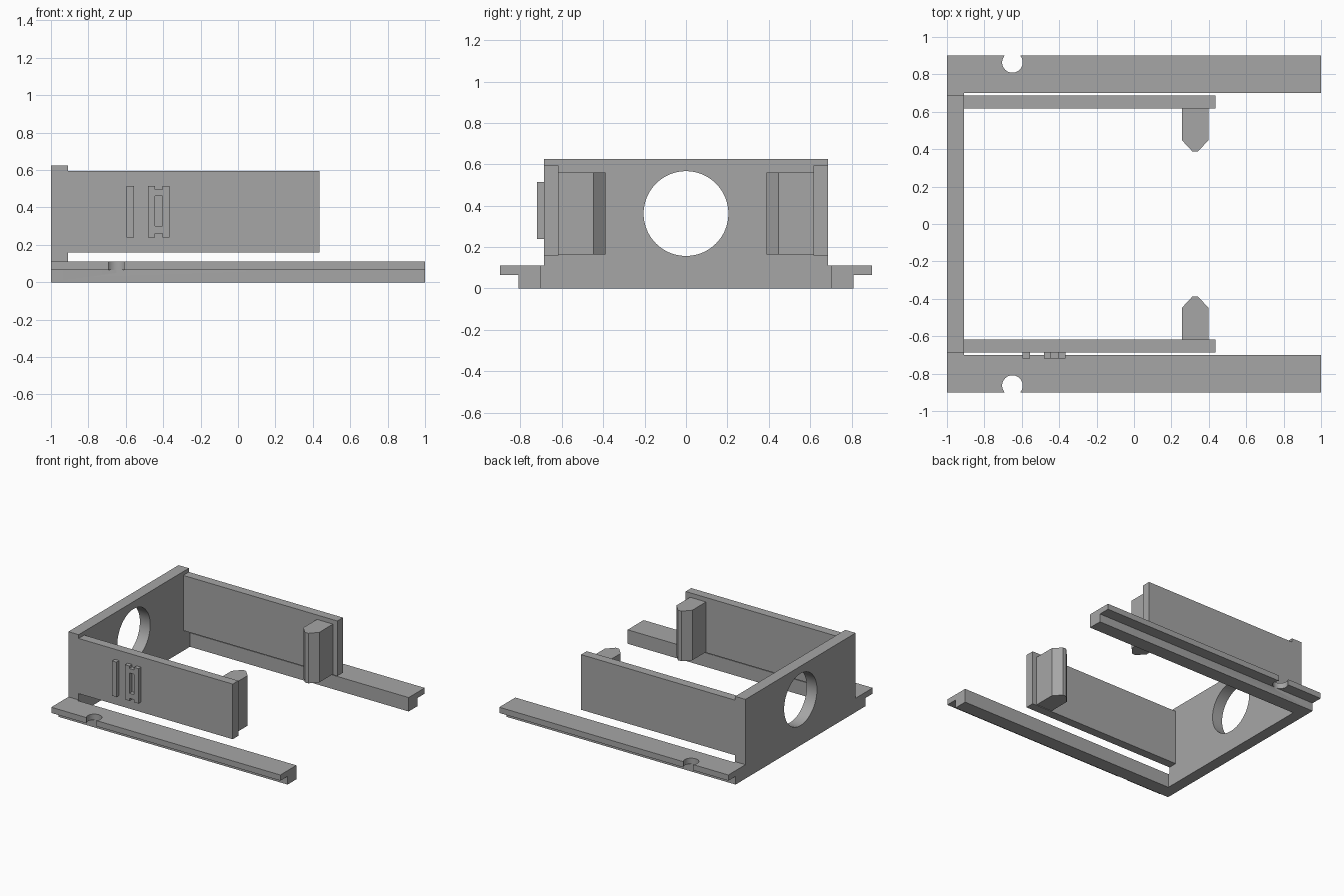
import bpy, bmesh, math
from mathutils import Vector

cube = bpy.data.objects.get("Cube")
if cube:
    bpy.data.objects.remove(cube, do_unlink=True)

grey = bpy.data.materials.new("mid grey")
grey.use_nodes = True
colour = (0.38, 0.38, 0.38, 1)
grey.diffuse_color = colour
grey.node_tree.nodes["Principled BSDF"].inputs["Base Color"].default_value = colour


def prism(name, outline, axis, low, high):
    """Extrude a 2D outline along axis 0 (x), 1 (y) or 2 (z)."""
    def place(p, depth):
        co = list(p)
        co.insert(axis, depth)
        return co
    bm = bmesh.new()
    face = bm.faces.new([bm.verts.new(place(p, low)) for p in outline])
    grown = bmesh.ops.extrude_face_region(bm, geom=[face])["geom"]
    offset = Vector(place((0, 0), high - low))
    bmesh.ops.translate(bm, vec=offset,
                        verts=[v for v in grown if isinstance(v, bmesh.types.BMVert)])
    bmesh.ops.recalc_face_normals(bm, faces=bm.faces)
    mesh = bpy.data.meshes.new(name)
    bm.to_mesh(mesh)
    bm.free()
    mesh.materials.append(grey)
    obj = bpy.data.objects.new(name, mesh)
    bpy.context.collection.objects.link(obj)
    return obj


def rect(a0, a1, b0, b1):
    return [(a0, b0), (a1, b0), (a1, b1), (a0, b1)]


def circle(a, b, radius, count=64):
    return [(a + radius * math.cos(t * math.tau / count),
             b + radius * math.sin(t * math.tau / count)) for t in range(count)]


def cut(obj, cutter):
    """Subtract the cutter, remove it, and smooth the round wall."""
    cutter.hide_render = True
    mod = obj.modifiers.new("cut", 'BOOLEAN')
    mod.operation = 'DIFFERENCE'
    mod.solver = 'EXACT'
    mod.object = cutter
    bpy.ops.object.select_all(action='DESELECT')
    obj.select_set(True)
    bpy.context.view_layer.objects.active = obj
    bpy.ops.object.modifier_apply(modifier=mod.name)
    bpy.data.objects.remove(cutter, do_unlink=True)
    bpy.ops.object.shade_smooth_by_angle(angle=math.radians(30))


# End plate with a round opening
half = [(0.70, 0), (0.70, 0.11), (0.687, 0.11), (0.687, 0.625)]
plate = prism("end_plate", half + [(-y, z) for y, z in reversed(half)], 0, -1, -0.91)
cut(plate, prism("opening_cutter", circle(0, 0.362, 0.205), 0, -1.1, -0.8))

for side, s in (("front", -1), ("back", 1)):
    # Stepped rail with a round notch in its flange
    section = [(0.70, 0), (0.81, 0), (0.81, 0.065), (0.90, 0.065), (0.90, 0.11), (0.70, 0.11)]
    rail = prism(side + "_rail", [(s * y, z) for y, z in section], 0, -1, 1)
    cut(rail, prism(side + "_notch_cutter", circle(-0.65, s * 0.864, 0.055), 2, 0.05, 0.2))

    # Side arm
    prism(side + "_arm", rect(-0.91, 0.435, s * 0.617, s * 0.687), 2, 0.16, 0.595)

    # Pointed inward prong
    tip = [(0.257, 0.617), (0.257, 0.447), (0.312, 0.388),
           (0.342, 0.388), (0.397, 0.447), (0.397, 0.617)]
    prism(side + "_prong", [(x, s * y) for x, y in tip], 2, 0.165, 0.56)

# Raised ridge and slotted pad on the outside of the front arm
prism("raised_ridge", rect(-0.595, -0.557, 0.24, 0.515), 1, -0.72, -0.687)
notched = [(-0.482, 0.24), (-0.444, 0.24), (-0.444, 0.26), (-0.403, 0.26), (-0.403, 0.24),
           (-0.365, 0.24), (-0.365, 0.515), (-0.403, 0.515), (-0.403, 0.495),
           (-0.444, 0.495), (-0.444, 0.515), (-0.482, 0.515)]
pad = prism("slotted_pad", notched, 1, -0.72, -0.687)
cut(pad, prism("slot_cutter", rect(-0.444, -0.403, 0.30, 0.46), 1, -0.8, -0.6))
